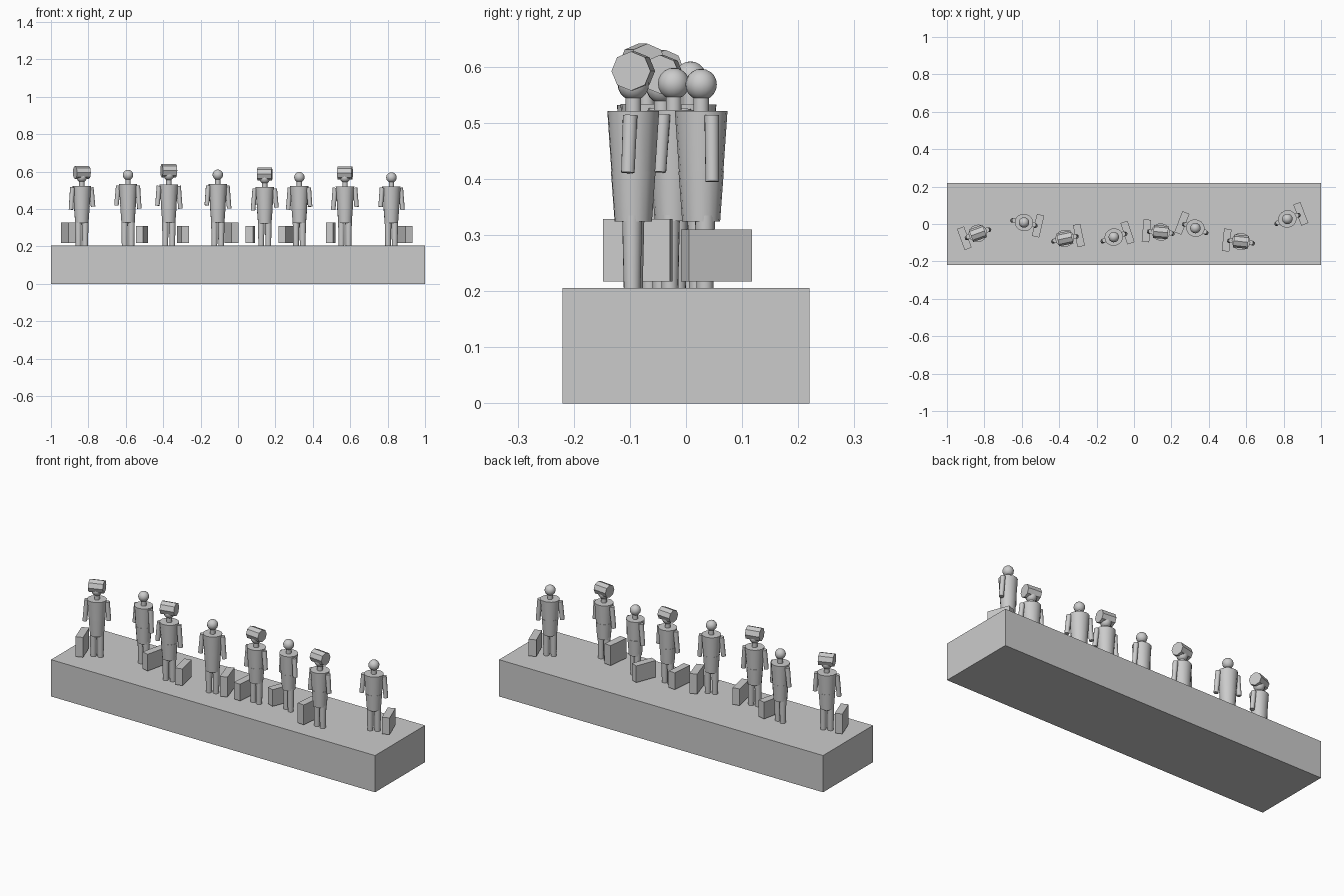
import bpy, bmesh
from math import radians, pi
from mathutils import Matrix, Vector

if "Cube" in bpy.data.objects:
    bpy.data.objects.remove(bpy.data.objects["Cube"])

BASE = 0.205


def add_object(name, bm, matrix, smooth=False):
    mesh = bpy.data.meshes.new(name)
    bm.to_mesh(mesh)
    bm.free()
    obj = bpy.data.objects.new(name, mesh)
    obj.matrix_world = matrix
    bpy.context.collection.objects.link(obj)
    if smooth:
        bpy.ops.object.select_all(action='DESELECT')
        obj.select_set(True)
        bpy.context.view_layer.objects.active = obj
        bpy.ops.object.shade_smooth_by_angle(angle=radians(40))
    return obj


def box(name, size, center, matrix):
    bm = bmesh.new()
    bmesh.ops.create_cube(bm, size=1)
    bmesh.ops.scale(bm, vec=size, verts=bm.verts)
    bmesh.ops.translate(bm, vec=center, verts=bm.verts)
    add_object(name, bm, matrix)


def limb(name, p0, p1, r0, r1, matrix, sides=16, squash=1.0, smooth=True, spin=0.0):
    # capped cone running from p0 to p1
    p0, p1 = Vector(p0), Vector(p1)
    axis = p1 - p0
    bm = bmesh.new()
    bmesh.ops.create_cone(bm, cap_ends=True, segments=sides, radius1=r0,
                          radius2=r1, depth=axis.length)
    rot = Vector((0, 0, 1)).rotation_difference(axis).to_matrix().to_4x4()
    place = Matrix.Translation((p0 + p1) / 2) @ rot @ Matrix.Rotation(spin, 4, 'Z')
    bmesh.ops.transform(bm, matrix=place, verts=bm.verts)
    bmesh.ops.scale(bm, vec=(1, squash, 1), verts=bm.verts)
    add_object(name, bm, matrix, smooth)


def figure(x, y, angle, height, case_side, drum, case_top):
    place = Matrix.Translation((x, y, BASE)) @ Matrix.Rotation(radians(angle), 4, 'Z')
    m = place @ Matrix.Diagonal((1, 1, height, 1))
    # legs and arms
    for s in (-1, 1):
        limb("leg", (s * .019, 0, 0), (s * .019, 0, .13), .015, .018, m)
        hand = .19 if s == case_side else .206
        limb("arm", (s * .063, -.003, hand), (s * .053, 0, .308), .012, .013, m)
    # coat
    limb("coat_skirt", (0, 0, .119), (0, 0, .208), .036, .043, m, squash=.93)
    limb("coat_body", (0, 0, .206), (0, 0, .316), .042, .05, m, squash=.93)
    # neck and head
    limb("neck", (0, 0, .31), (0, 0, .345), .014, .014, m)
    bm = bmesh.new()
    bmesh.ops.create_uvsphere(bm, u_segments=16, v_segments=10, radius=.028)
    head_place = place @ Matrix.Translation((0, 0, .363 * height))
    add_object("head", bm, head_place, True)
    # sideways drum over the head
    if drum:
        limb("head_drum", (-.039, 0, .387), (.039, 0, .387), .035, .035, m,
             sides=8, smooth=False)
    # case beside the figure
    low = .217 - BASE
    tall = case_top - .217
    box("case", (.04, .12, tall), (case_side * .077, 0, low + tall / 2), place)


# platform
box("platform", (2, .44, BASE), (0, 0, BASE / 2), Matrix.Identity(4))

# row of standing figures
for args in (
    (-.835, -.050, 20, 1.007, -1, True, .328),
    (-.588, .008, -13, 1.037, 1, False, .31),
    (-.370, -.077, 12, 1.033, 1, True, .31),
    (-.108, -.070, 18, 1.040, 1, False, .328),
    (.143, -.043, -5, .985, -1, True, .31),
    (.328, -.022, -21, 1.005, -1, False, .31),
    (.572, -.094, -6, 1.0, -1, True, .328),
    (.820, .027, 21, 1.0, 1, False, .31),
):
    figure(*args)
